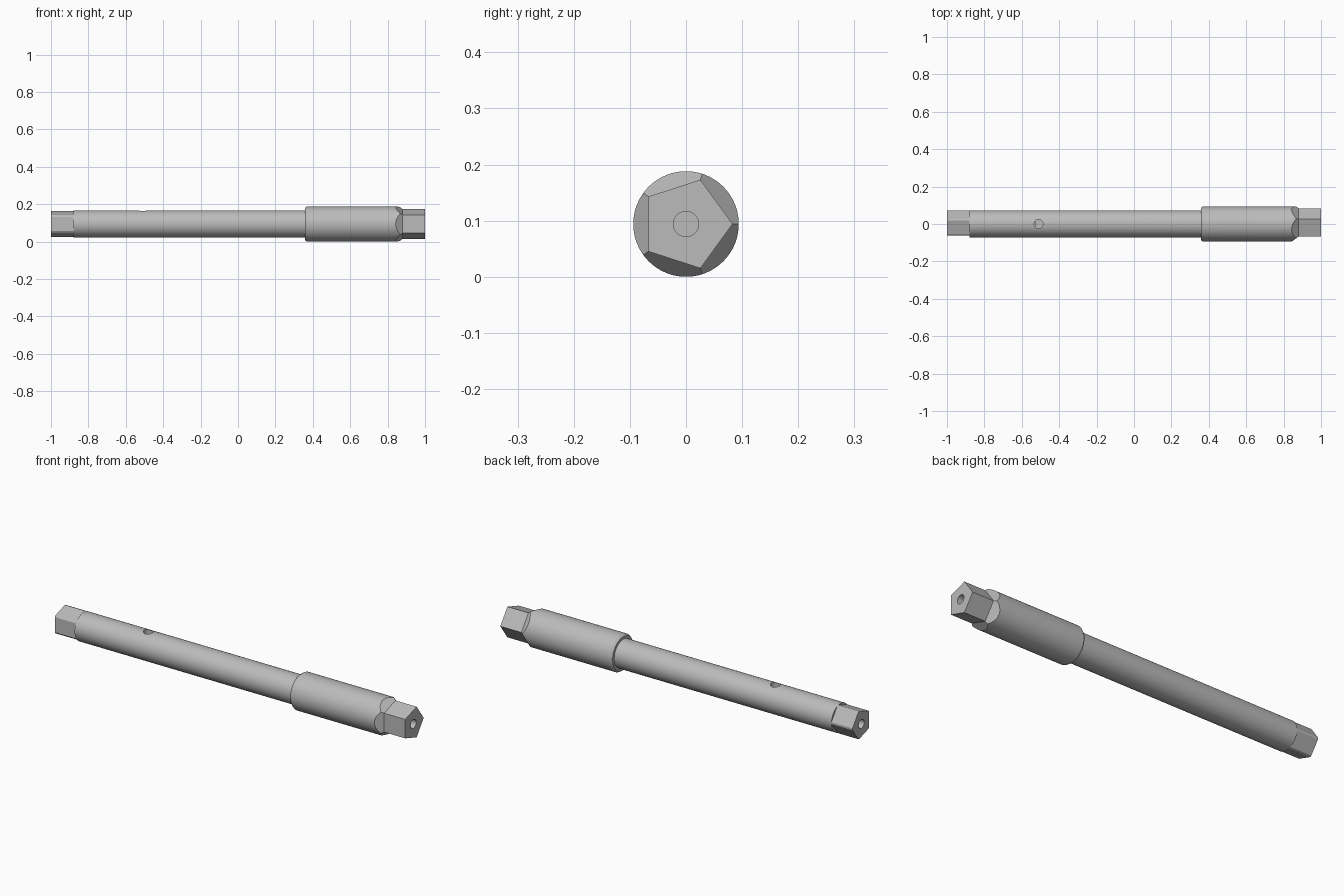
import bpy, bmesh
from math import cos, sin, pi
from mathutils import Matrix, Vector

if "Cube" in bpy.data.objects:
    bpy.data.objects.remove(bpy.data.objects["Cube"])

AXIS_Z = 0.094      # height of the centre line, equal to the collar radius
SHAFT_R = 0.073
DRIVE_R = 0.083     # corner radius of the five-sided drive
BORE_R = 0.0225

steel = bpy.data.materials.new("grey steel")
steel.use_nodes = True
colour = (0.5, 0.5, 0.5, 1)
steel.diffuse_color = colour
steel.node_tree.nodes["Principled BSDF"].inputs["Base Color"].default_value = colour


def solid(name, sections, sides=96):
    """Closed solid along x from (x, radius) sections; first corner points to +y."""
    bm = bmesh.new()
    rings = []
    for x, r in sections:
        angles = [2 * pi * i / sides for i in range(sides)]
        rings.append([bm.verts.new((x, r * cos(a), r * sin(a) + AXIS_Z)) for a in angles])
    for low, high in zip(rings, rings[1:]):
        for i in range(sides):
            j = (i + 1) % sides
            bm.faces.new((low[i], low[j], high[j], high[i]))
    bm.faces.new(rings[0])
    bm.faces.new(rings[-1])
    bmesh.ops.recalc_face_normals(bm, faces=bm.faces)
    mesh = bpy.data.meshes.new(name)
    bm.to_mesh(mesh)
    bm.free()
    mesh.materials.append(steel)
    ob = bpy.data.objects.new(name, mesh)
    bpy.context.collection.objects.link(ob)
    return ob


def select(ob):
    bpy.ops.object.select_all(action='DESELECT')
    ob.select_set(True)
    bpy.context.view_layer.objects.active = ob


def cut(ob, cutter, operation='DIFFERENCE'):
    """Apply a boolean and discard the cutter."""
    cutter.hide_render = True
    mod = ob.modifiers.new("cut", 'BOOLEAN')
    mod.operation = operation
    mod.solver = 'EXACT'
    mod.object = cutter
    select(ob)
    bpy.ops.object.modifier_apply(modifier=mod.name)
    bpy.data.objects.remove(cutter)


# Long shaft, with five flats milled on its far end
shaft = solid("shaft", [(-1, SHAFT_R), (0.42, SHAFT_R)])
flats = solid("flats_envelope",
              [(-1.1, 0.0766), (-0.88, 0.0766), (-0.88, 0.2), (0.5, 0.2)], 5)
cut(shaft, flats, 'INTERSECT')

# Axial bore meeting a cross hole drilled from the top
cut(shaft, solid("axial_bore", [(-1.1, BORE_R), (-0.53, BORE_R)], 48))
cross = solid("cross_hole", [(0, 0.024), (0.2, 0.024)], 48)
cross.data.transform(Matrix.Translation((-0.51, 0, AXIS_Z))
                     @ Matrix.Rotation(-pi / 2, 4, 'Y')
                     @ Matrix.Translation((0, 0, -AXIS_Z)))
cut(shaft, cross)

# Collar, chamfered at the shaft and faceted down to the drive
collar = solid("collar", [(0.358, 0.086), (0.37, AXIS_Z), (0.9, AXIS_Z)])
facets = solid("facet_envelope", [(0.3, 0.605), (0.88, DRIVE_R)], 5)
cut(collar, facets, 'INTERSECT')

# Five-sided drive with a blind hole
drive = solid("pentagon_drive", [(0.86, DRIVE_R), (1, DRIVE_R)], 5)
cut(drive, solid("drive_bore", [(0.89, BORE_R), (1.1, BORE_R)], 48))

for part in (shaft, collar, drive):
    select(part)
    bpy.ops.object.shade_smooth_by_angle(angle=pi / 9)
